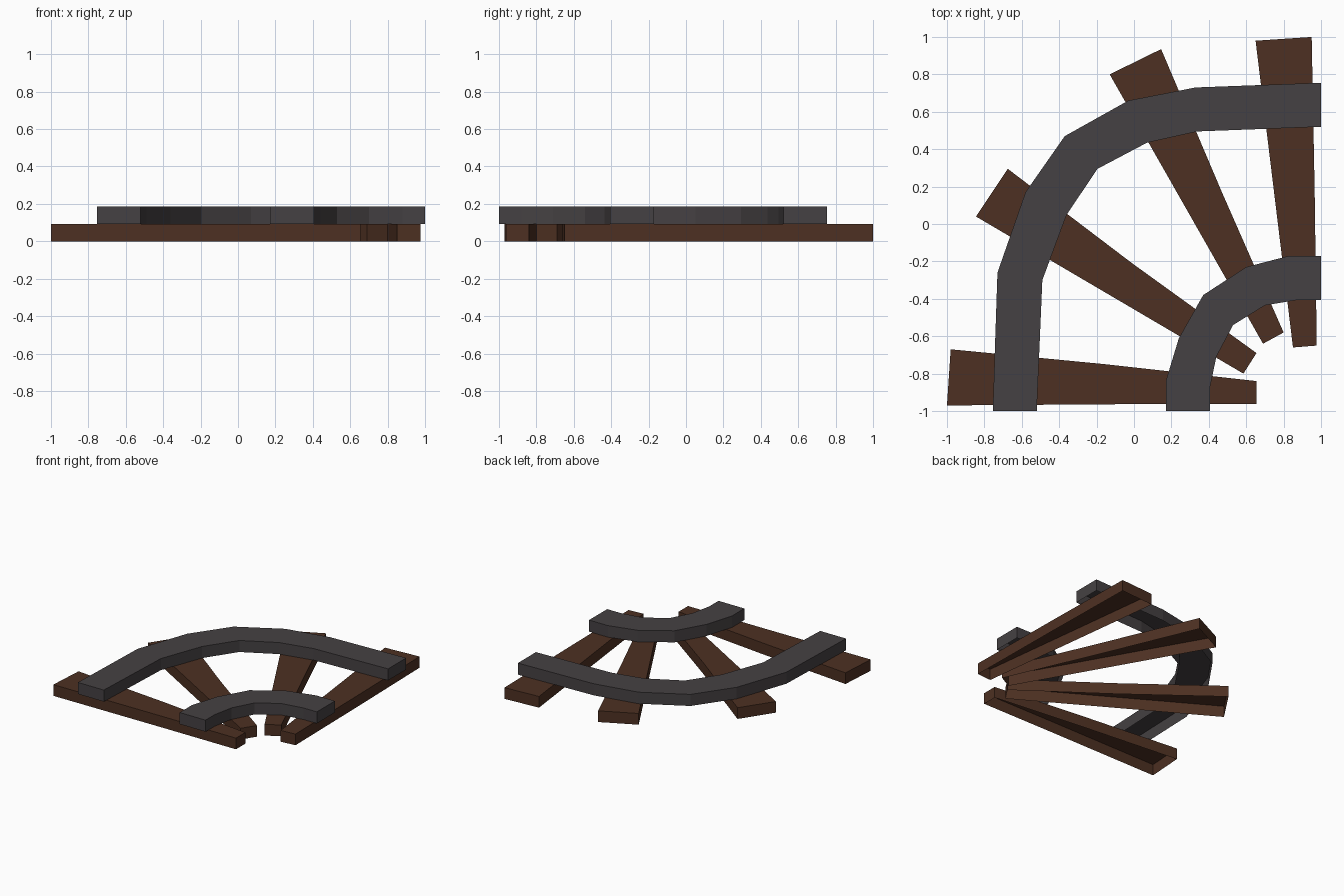
import bpy
import bmesh

if "Cube" in bpy.data.objects:
    bpy.data.objects.remove(bpy.data.objects["Cube"])


def material(name, rgb):
    m = bpy.data.materials.new(name)
    m.diffuse_color = (*rgb, 1)
    m.use_nodes = True
    m.node_tree.nodes["Principled BSDF"].inputs["Base Color"].default_value = m.diffuse_color
    return m


WOOD = material("dark_wood", (0.075, 0.03, 0.016))
STEEL = material("dark_steel", (0.06, 0.053, 0.056))


def strip(name, left, right, z0, z1, mat):
    """Flat-faced bar between two edge lines: top, sides and ends, open underneath."""
    bm = bmesh.new()

    def line(points, z):
        return [bm.verts.new((x, y, z)) for x, y in points]

    lt, rt = line(left, z1), line(right, z1)
    lb, rb = line(left, z0), line(right, z0)
    for i in range(len(left) - 1):
        bm.faces.new((lt[i], rt[i], rt[i + 1], lt[i + 1]))
        bm.faces.new((lb[i], lt[i], lt[i + 1], lb[i + 1]))
        bm.faces.new((rb[i], rb[i + 1], rt[i + 1], rt[i]))
    bm.faces.new((lb[0], rb[0], rt[0], lt[0]))
    bm.faces.new((lb[-1], lt[-1], rt[-1], rb[-1]))
    bmesh.ops.recalc_face_normals(bm, faces=bm.faces)
    # make sure the top faces up
    bm.normal_update()
    if sum(f.normal.z for f in bm.faces) < 0:
        bmesh.ops.reverse_faces(bm, faces=bm.faces)
    mesh = bpy.data.meshes.new(name)
    bm.to_mesh(mesh)
    bm.free()
    mesh.materials.append(mat)
    obj = bpy.data.objects.new(name, mesh)
    bpy.context.collection.objects.link(obj)


# Wooden sleepers, tapering towards the inside of the bend
sleepers = [
    ([(0.65, 0.98), (0.75, 0.16), (0.85, -0.66)],
     [(0.95, 1.0), (0.966, 0.17), (0.977, -0.65)]),
    ([(-0.13, 0.80), (0.28, 0.08), (0.69, -0.64)],
     [(0.145, 0.935), (0.47, 0.17), (0.80, -0.58)]),
    ([(-0.845, 0.04), (-0.13, -0.38), (0.585, -0.80)],
     [(-0.675, 0.295), (-0.01, -0.21), (0.655, -0.69)]),
    ([(-1.0, -0.97), (0.0, -0.963), (0.655, -0.962)],
     [(-0.98, -0.67), (-0.15, -0.75), (0.655, -0.84)]),
]
for n, (a, b) in enumerate(sleepers, 1):
    strip(f"sleeper_{n}", a, b, 0, 0.092, WOOD)

# Curved rails resting on the sleepers
strip("outer_rail",
      [(1, 0.755), (0.33, 0.73), (-0.03, 0.66), (-0.37, 0.47),
       (-0.58, 0.17), (-0.73, -0.26), (-0.755, -1)],
      [(1, 0.52), (0.34, 0.495), (0.07, 0.435), (-0.195, 0.295),
       (-0.36, 0.05), (-0.49, -0.30), (-0.52, -1)],
      0.092, 0.187, STEEL)
strip("inner_rail",
      [(1, -0.17), (0.83, -0.17), (0.60, -0.23), (0.37, -0.38),
       (0.24, -0.61), (0.17, -0.84), (0.17, -1)],
      [(1, -0.405), (0.88, -0.405), (0.70, -0.435), (0.53, -0.54),
       (0.44, -0.71), (0.405, -0.88), (0.405, -1)],
      0.092, 0.187, STEEL)
